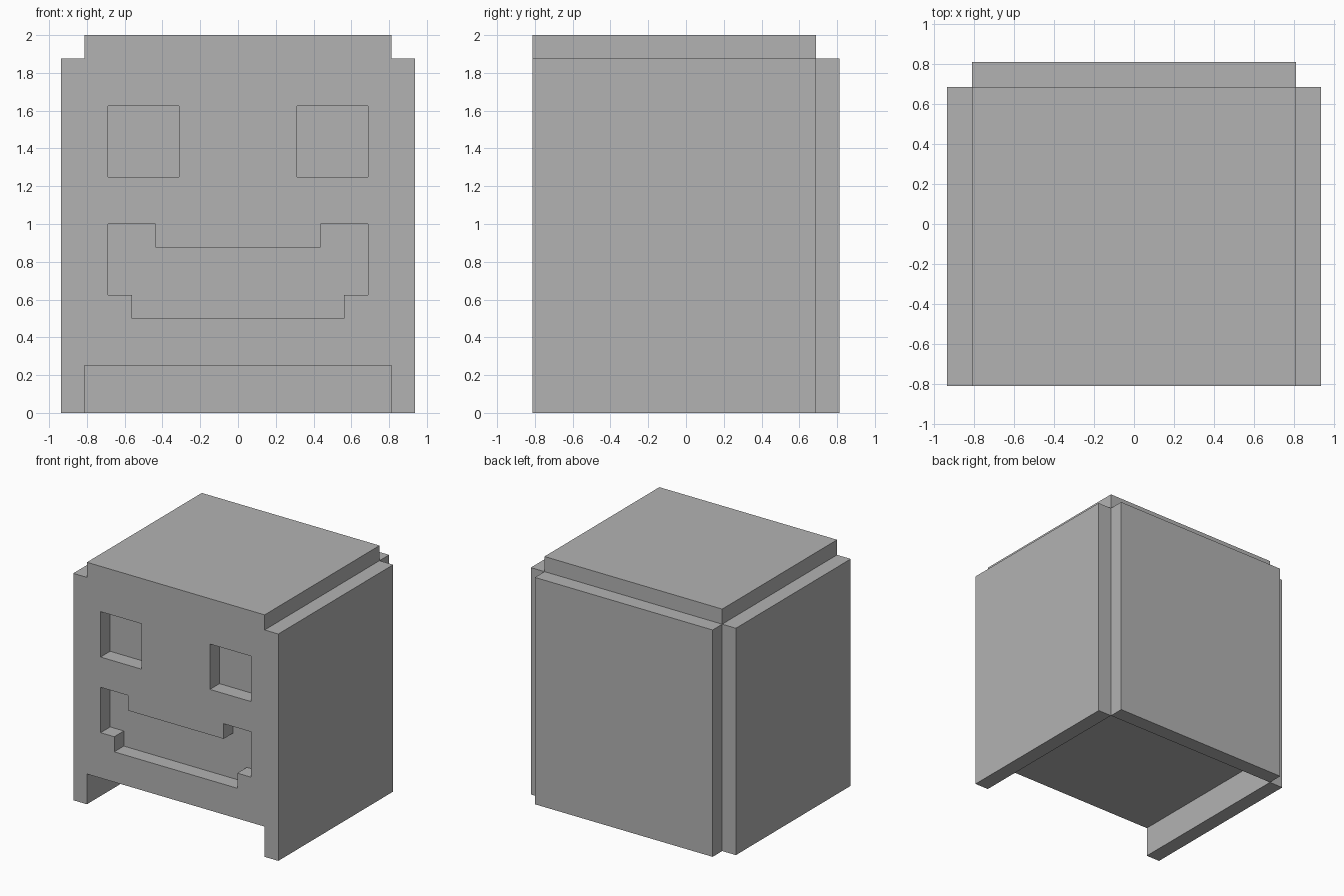
import bpy
import bmesh
from mathutils import Matrix, Vector

U = 0.125  # one block unit

cube = bpy.data.objects.get("Cube")
if cube:
    bpy.data.objects.remove(cube, do_unlink=True)

# Single plain grey
grey = bpy.data.materials.new("plain grey")
grey.use_nodes = True
colour = (0.45, 0.45, 0.45, 1)
grey.diffuse_color = colour
grey.node_tree.nodes["Principled BSDF"].inputs["Base Color"].default_value = colour


def add_object(name, mesh):
    obj = bpy.data.objects.new(name, mesh)
    bpy.context.collection.objects.link(obj)
    mesh.materials.clear()
    mesh.materials.append(grey)
    return obj


def box(name, low, high):
    """Box between two corners, given in block units."""
    low, high = Vector(low) * U, Vector(high) * U
    bm = bmesh.new()
    bmesh.ops.create_cube(bm, size=1, matrix=Matrix.Translation((low + high) / 2)
                          @ Matrix.Diagonal((*(high - low), 1)))
    mesh = bpy.data.meshes.new(name)
    bm.to_mesh(mesh)
    bm.free()
    return add_object(name, mesh)


def mirrored(half):
    """Close a right-hand outline with its mirror image."""
    return half + [(-x, z) for x, z in reversed(half)]


def pierced_plate(name, outlines, y_front, y_back):
    """Upright plate from an outer outline and hole outlines."""
    curve = bpy.data.curves.new(name, "CURVE")
    curve.dimensions = "2D"
    curve.fill_mode = "BOTH"
    curve.extrude = (y_back - y_front) * U / 2
    for outline in outlines:
        spline = curve.splines.new("POLY")
        spline.points.add(len(outline) - 1)
        for point, (x, z) in zip(spline.points, outline):
            point.co = (x * U, z * U, 0, 1)
        spline.use_cyclic_u = True
    helper = bpy.data.objects.new(name + " outline", curve)
    bpy.context.collection.objects.link(helper)
    graph = bpy.context.evaluated_depsgraph_get()
    mesh = bpy.data.meshes.new_from_object(helper.evaluated_get(graph))
    bpy.data.objects.remove(helper, do_unlink=True)
    mesh.transform(Matrix.Translation((0, (y_front + y_back) * U / 2, 0))
                   @ Matrix.Rotation(1.5707963, 4, "X"))
    bm = bmesh.new()
    bm.from_mesh(mesh)
    bmesh.ops.remove_doubles(bm, verts=bm.verts, dist=0.0001)
    bmesh.ops.recalc_face_normals(bm, faces=bm.faces)
    for face in bm.faces:
        face.smooth = False
    bm.to_mesh(mesh)
    bm.free()
    return add_object(name, mesh)


# Solid core raised above the ground, with a lid flush to the front
box("core", (-6.5, -5.5, 2), (6.5, 5.5, 15))
box("top_slab", (-6.5, -6.5, 15), (6.5, 5.5, 16))
box("back_panel", (-6.5, 5.5, 0), (6.5, 6.5, 15))

# Side panels reach the ground
for side, inner, outer in (("left", 6.5, 7.5), ("right", -7.5, -6.5)):
    box(side + "_panel", (inner, -6.5, 0), (outer, 5.5, 15))

# Face plate with square eyes and a stepped smile
border = mirrored([(6.5, 2), (6.5, 15)])
left_eye = [(2.5, 10), (5.5, 10), (5.5, 13), (2.5, 13)]
right_eye = [(-x, z) for x, z in left_eye]
mouth = mirrored([(4.5, 4), (4.5, 5), (5.5, 5), (5.5, 8), (3.5, 8), (3.5, 7)])
pierced_plate("face_plate", [border, left_eye, right_eye, mouth], -6.5, -5.5)
